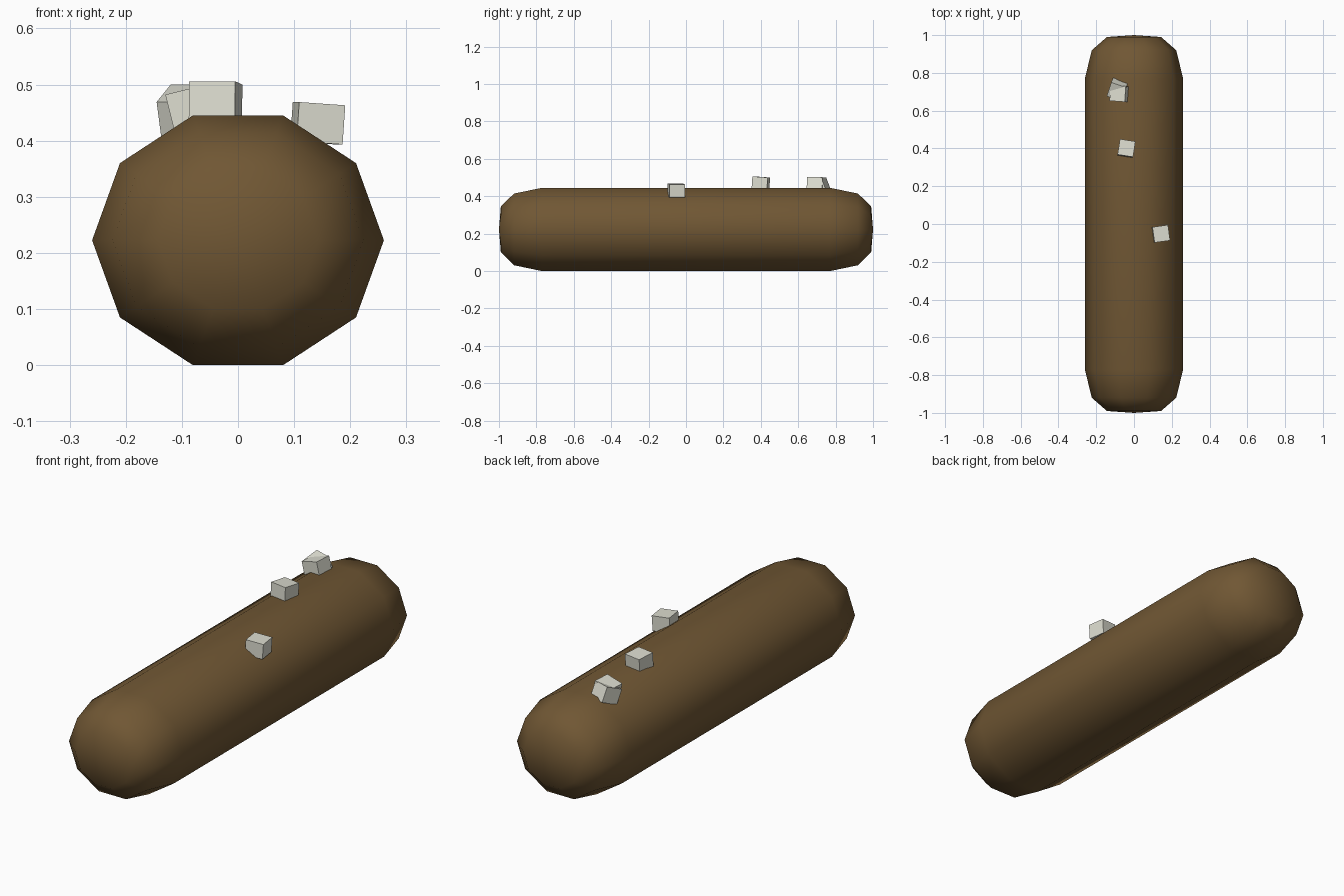
import bpy, bmesh
from math import cos, sin, pi, radians

if "Cube" in bpy.data.objects:
    bpy.data.objects.remove(bpy.data.objects["Cube"])


def material(name, rgb):
    m = bpy.data.materials.new(name)
    m.diffuse_color = (*rgb, 1)
    m.use_nodes = True
    m.node_tree.nodes["Principled BSDF"].inputs["Base Color"].default_value = m.diffuse_color
    return m


brown = material("dark brown", (0.162, 0.095, 0.034))
pale = material("pale grey", (0.72, 0.72, 0.63))


def add_object(name, bm, mat):
    bmesh.ops.recalc_face_normals(bm, faces=bm.faces)
    me = bpy.data.meshes.new(name)
    bm.to_mesh(me)
    bm.free()
    me.materials.append(mat)
    ob = bpy.data.objects.new(name, me)
    bpy.context.collection.objects.link(ob)
    return ob


# Ten-sided rounded log along y: rings of (y, scale), closed by a pole at each end
RX, RZ, ZC, SIDES = 0.26, 0.234, 0.2225, 10
half = [(0.77, 1.0), (0.92, 0.86), (0.99, 0.55)]
rings = [(-y, s) for y, s in reversed(half)] + half
bm = bmesh.new()
loops = [[bm.verts.new((RX * s * cos(2 * pi * i / SIDES), y,
                        ZC + RZ * s * sin(2 * pi * i / SIDES)))
          for i in range(SIDES)] for y, s in rings]
for a, b in zip(loops, loops[1:]):
    for i in range(SIDES):
        j = (i + 1) % SIDES
        bm.faces.new((a[i], a[j], b[j], b[i]))
for loop, y in ((loops[0], -1.0), (loops[-1], 1.0)):
    pole = bm.verts.new((0, y, ZC))
    for i in range(SIDES):
        bm.faces.new((loop[i], loop[(i + 1) % SIDES], pole))
body = add_object("rounded_body", bm, brown)
for p in body.data.polygons:
    p.use_smooth = True

# Small tilted blocks scattered on top: location, rotation in degrees
blocks = [
    ((0.142, -0.052, 0.431), (0, 4, 8)),
    ((-0.040, 0.400, 0.468), (-4, 0, -9)),
    ((-0.078, 0.690, 0.458), (0, -14, -4)),
    ((-0.089, 0.712, 0.452), (22, 0, -19)),
]
for n, (loc, rot) in enumerate(blocks, 1):
    bm = bmesh.new()
    bmesh.ops.create_cube(bm, size=1)
    bmesh.ops.scale(bm, vec=(0.083, 0.083, 0.07), verts=bm.verts)
    ob = add_object(f"topping_block_{n}", bm, pale)
    ob.location = loc
    ob.rotation_euler = [radians(a) for a in rot]
